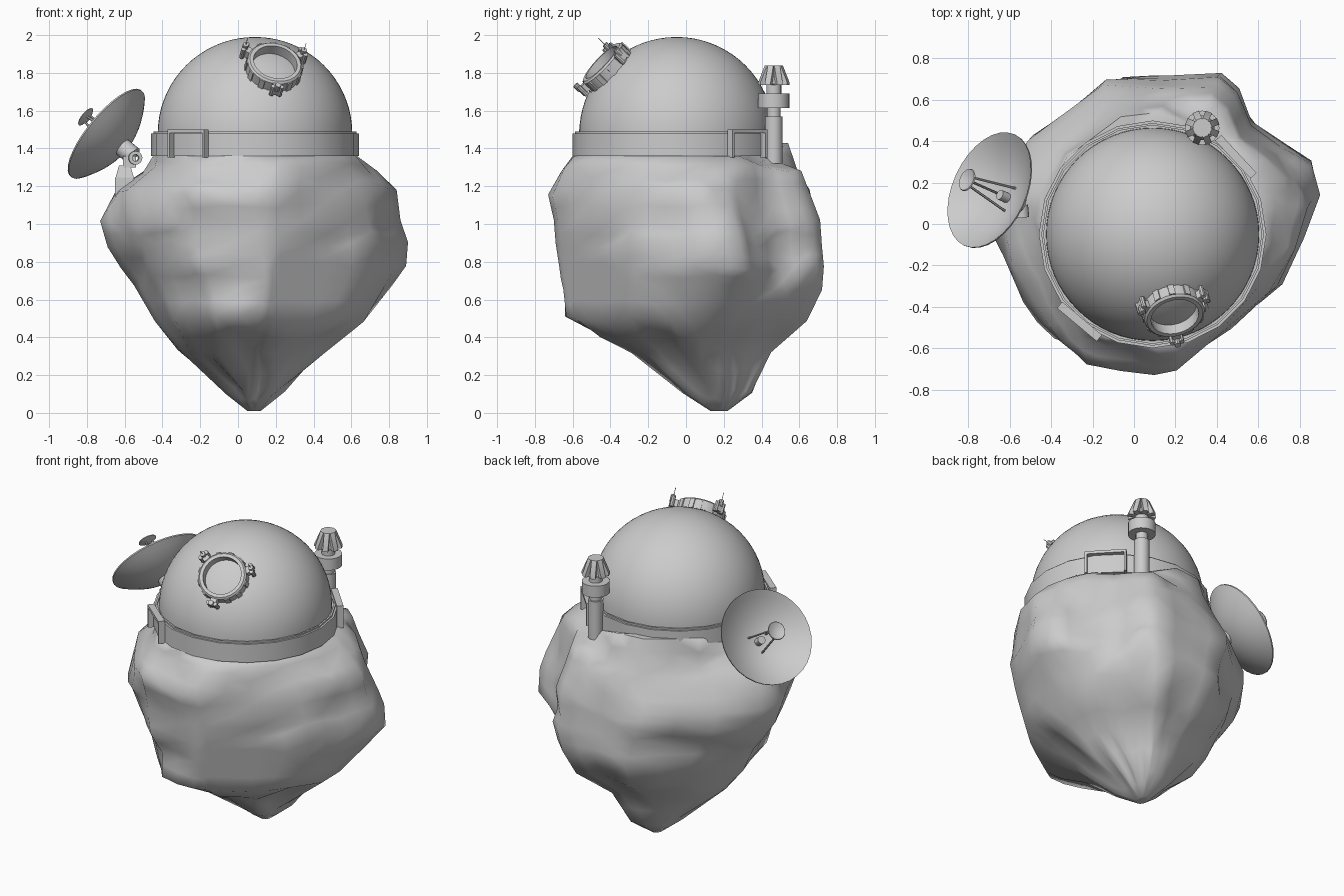
import bpy, bmesh, math, random
from mathutils import Vector, Matrix

random.seed(11)
old = bpy.data.objects.get("Cube")
if old:
    bpy.data.objects.remove(old, do_unlink=True)

grey = bpy.data.materials.new("stone_grey")
grey.use_nodes = True
colour = (0.6, 0.6, 0.6, 1)
grey.diffuse_color = colour
grey.node_tree.nodes["Principled BSDF"].inputs["Base Color"].default_value = colour


def finish(name, bm, frame=Matrix(), angle=30):
    """Turn a bmesh into a shaded object placed by a frame matrix."""
    bmesh.ops.recalc_face_normals(bm, faces=bm.faces)
    mesh = bpy.data.meshes.new(name)
    bm.to_mesh(mesh)
    bm.free()
    mesh.materials.append(grey)
    obj = bpy.data.objects.new(name, mesh)
    bpy.context.collection.objects.link(obj)
    obj.matrix_world = frame
    bpy.ops.object.select_all(action='DESELECT')
    obj.select_set(True)
    bpy.context.view_layer.objects.active = obj
    bpy.ops.object.shade_smooth_by_angle(angle=math.radians(angle))


def facing(origin, direction):
    """Frame whose z axis looks along a direction, with y kept upward."""
    turn = Vector(direction).to_track_quat('Z', 'Y').to_matrix().to_4x4()
    return Matrix.Translation(origin) @ turn


def lathe(name, profile, sides, frame, closed=False):
    """Revolve (radius, height) points about the frame's z axis."""
    bm = bmesh.new()
    pts = [bm.verts.new((r, 0, h)) for r, h in profile]
    pairs = list(zip(pts, pts[1:])) + ([(pts[-1], pts[0])] if closed else [])
    edges = [bm.edges.new(p) for p in pairs]
    bmesh.ops.spin(bm, geom=pts + edges, cent=(0, 0, 0), axis=(0, 0, 1),
                   angle=math.tau, steps=sides, use_merge=True)
    bmesh.ops.remove_doubles(bm, verts=bm.verts, dist=0.0004)
    finish(name, bm, frame)


def box(name, size, centre, frame=Matrix(), taper=1):
    bm = bmesh.new()
    bmesh.ops.create_cube(bm, size=1)
    for v in bm.verts:
        if v.co.z > 0:
            v.co.x *= taper
            v.co.y *= taper
        v.co = Vector(a * b for a, b in zip(v.co, size)) + Vector(centre)
    finish(name, bm, frame)


def rod(name, start, end, radius, sides=8, frame=Matrix()):
    span = Vector(end) - Vector(start)
    h = span.length
    lathe(name, [(0, 0), (radius, 0), (radius, h), (0, h)], sides,
          frame @ facing(start, span))


def fit(values, low, high):
    """Stretch a list of numbers to fill a range."""
    a, b = min(values), max(values)
    return [low + (v - a) / (b - a) * (high - low) for v in values]


# Asteroid body: one plan outline, rounded and roughened, fitted at each height
plan = [(-.15, .7), (.13, .72), (.41, .735), (.5, .65), (.57, .49), (.72, .37),
        (.86, .28), (.9, .13), (.82, -.08), (.7, -.3), (.47, -.5), (.22, -.71),
        (.1, -.73), (-.26, -.68), (-.4, -.58), (-.54, -.38), (-.63, -.15),
        (-.73, .05), (-.7, .2), (-.5, .42)]
levels = [  # height, x low, x high, y low, y high, roundness
    (.01, .05, .12, .13, .22, 1), (.12, -.07, .25, -.02, .35, .8),
    (.33, -.32, .45, -.29, .45, .6), (.5, -.44, .67, -.66, .64, .4),
    (.66, -.55, .82, -.66, .72, .3), (.77, -.62, .89, -.67, .73, .2),
    (.9, -.69, .9, -.69, .72, .1), (1.0, -.73, .86, -.7, .71, .1),
    (1.17, -.64, .84, -.73, .66, .2), (1.28, -.51, .74, -.66, .61, .4),
    (1.36, -.45, .63, -.6, .54, .8)]
bm = bmesh.new()
rings = []
for k, (z, x0, x1, y0, y1, roundness) in enumerate(levels):
    inner = 0 < k < len(levels) - 1
    rough = .035 if inner else 0
    shape = []
    for px, py in plan:
        p = Vector(((px - .085) / .815, py / .73))
        radius = p.length * (1 - roundness) + .95 * roundness
        shape.append(p.normalized() * radius * (1 + random.uniform(-rough, rough)))
    ring = []
    for x, y in zip(fit([p.x for p in shape], x0, x1), fit([p.y for p in shape], y0, y1)):
        lift = random.uniform(-.025, .025) if inner else 0
        if k == len(levels) - 1 and y > .3:
            lift = .07 if x < .2 else -.04
        ring.append(bm.verts.new((x, y, z + lift)))
    rings.append(ring)
for low, high in zip(rings, rings[1:]):
    for i in range(len(plan)):
        j = (i + 1) % len(plan)
        bm.faces.new((low[i], low[j], high[j], high[i]))
bm.faces.new(rings[0])
bm.faces.new(rings[-1])
bmesh.ops.triangulate(bm, faces=bm.faces, quad_method='SHORT_EDGE')
bmesh.ops.subdivide_edges(bm, edges=bm.edges, cuts=1, use_grid_fill=True)

# Flat chip on the front right, then shallow hollows pressed into the sides
normal = Vector((.55, -.8, -.2)).normalized()
chip = Vector((.25, -.69, 1.1))
hollows = [((-.28, -.62, 1.0), .24), ((-.25, .62, .75), .26)]
for v in bm.verts:
    over = (v.co - chip).dot(normal)
    if over > 0:
        v.co -= normal * over
    for centre, reach in hollows:
        near = 1 - (v.co - Vector(centre)).length / reach
        if near > 0:
            v.co.xy *= 1 - .08 * near
finish("asteroid_rock", bm, angle=65)

# Dome and the band around its foot
hub = Matrix.Translation((.09, -.05, 1.48))
arc = [math.radians(a) for a in range(0, 91, 5)]
lathe("dome", [(.515, -.1)] + [(.515 * math.cos(a), .51 * math.sin(a)) for a in arc],
      64, hub)
lathe("dome_band", [(.5, -.12), (.55, -.12), (.55, 0), (.538, 0), (.538, .01),
                    (.527, .01), (.527, 0), (.5, 0)], 20, hub, closed=True)

# Two open door frames on opposite sides of the band
for side, heading in (("front", 230), ("back", 43)):
    door = hub @ Matrix.Rotation(math.radians(heading), 4, 'Z')
    box(side + "_door_lintel", (.04, .25, .018), (.55, 0, .01), door)
    for y in (-.118, .118):
        box(side + "_door_post", (.04, .014, .135), (.55, y, -.06), door)

# Hatch collar on the dome with blocks and three clamps
hatch = facing((.19, -.42, 1.83), (.1, -.37, .35)) @ Matrix.Rotation(-.12, 4, 'Z')
lathe("hatch_collar", [(.118, -.06), (.148, -.06), (.148, .03), (.138, .04),
                       (.118, .04)], 24, hatch, closed=True)
for i in range(12):
    turn = hatch @ Matrix.Rotation(math.tau * i / 12, 4, 'Z')
    box("hatch_block", (.025, .03, .06), (.141, 0, 0), turn)
for i in range(3):
    turn = hatch @ Matrix.Rotation(math.radians(120 * i - 90), 4, 'Z')
    box("hatch_clamp", (.045, .04, .045), (.168, 0, .01), turn)
    for y in (-.022, .022):
        rod("clamp_pin", (.18, y, -.02), (.18, y, .045), .013, 8, turn)
    rod("clamp_knob", (.182, 0, .02), (.182, 0, .06), .016, 10, turn)
    if i:
        rod("clamp_whisker", (.182, 0, .06), (.182, 0, .11), .002, 4, turn)

# Beacon tower
tower = Matrix.Translation((.33, .465, 0))
lathe("beacon_mast", [(0, 1.32), (.046, 1.32), (.046, 1.57), (.036, 1.57),
                      (.036, 1.615), (.083, 1.615), (.083, 1.69), (.04, 1.69),
                      (.04, 1.74), (.06, 1.74), (.032, 1.84), (0, 1.84)], 16, tower)
for i in range(8):
    turn = tower @ Matrix.Rotation(math.tau * (i + .5) / 8, 4, 'Z')
    bm = bmesh.new()
    outline = [(.03, 1.735), (.083, 1.735), (.083, 1.75), (.045, 1.84), (.02, 1.84)]
    face = bm.faces.new([bm.verts.new((x, -.016, z)) for x, z in outline])
    out = bmesh.ops.extrude_face_region(bm, geom=[face])["geom"]
    bmesh.ops.translate(bm, vec=(0, .032, 0),
                        verts=[v for v in out if isinstance(v, bmesh.types.BMVert)])
    finish("beacon_fin", bm, turn)

# Dish antenna: frame origin at the rim centre
dish = facing((-.7, .165, 1.48), (-.73, .33, .6))
steps = [i / 8 for i in range(9)]
bowl = [(.295 * t, -.12 * (1 - t * t)) for t in steps]
back = [(r, h - .008) for r, h in reversed(bowl)]
lathe("dish_bowl", bowl + back, 32, dish)
lathe("dish_subreflector", [(0, .125), (.03, .13), (.057, .145), (.054, .15), (.03, .14),
                            (0, .135)], 20, dish)
for i in range(3):
    a = math.tau * i / 3 + .5
    c, s = math.cos(a), math.sin(a)
    rod("dish_strut", (.07 * c, .07 * s, -.115), (.025 * c, .025 * s, .13), .006, 6, dish)
rod("dish_feed", (0, 0, -.125), (0, 0, -.07), .025, 12, dish)

# Dish mount: hub, pivot ring and tapered pedestal
rod("dish_hub", (0, 0, -.2), (0, 0, -.12), .05, 16, dish)
lathe("dish_pivot", [(.018, -.03), (.036, -.03), (.036, .03), (.018, .03)], 16,
      facing((-.545, .06, 1.35), (.1, -1, 0)), closed=True)
box("dish_yoke", (.07, .05, .06), (-.575, .08, 1.33))
box("dish_pedestal", (.1, .1, .07), (-.6, .09, 1.275), taper=.6)
box("dish_foot", (.1, .1, .13), (-.6, .09, 1.18))
